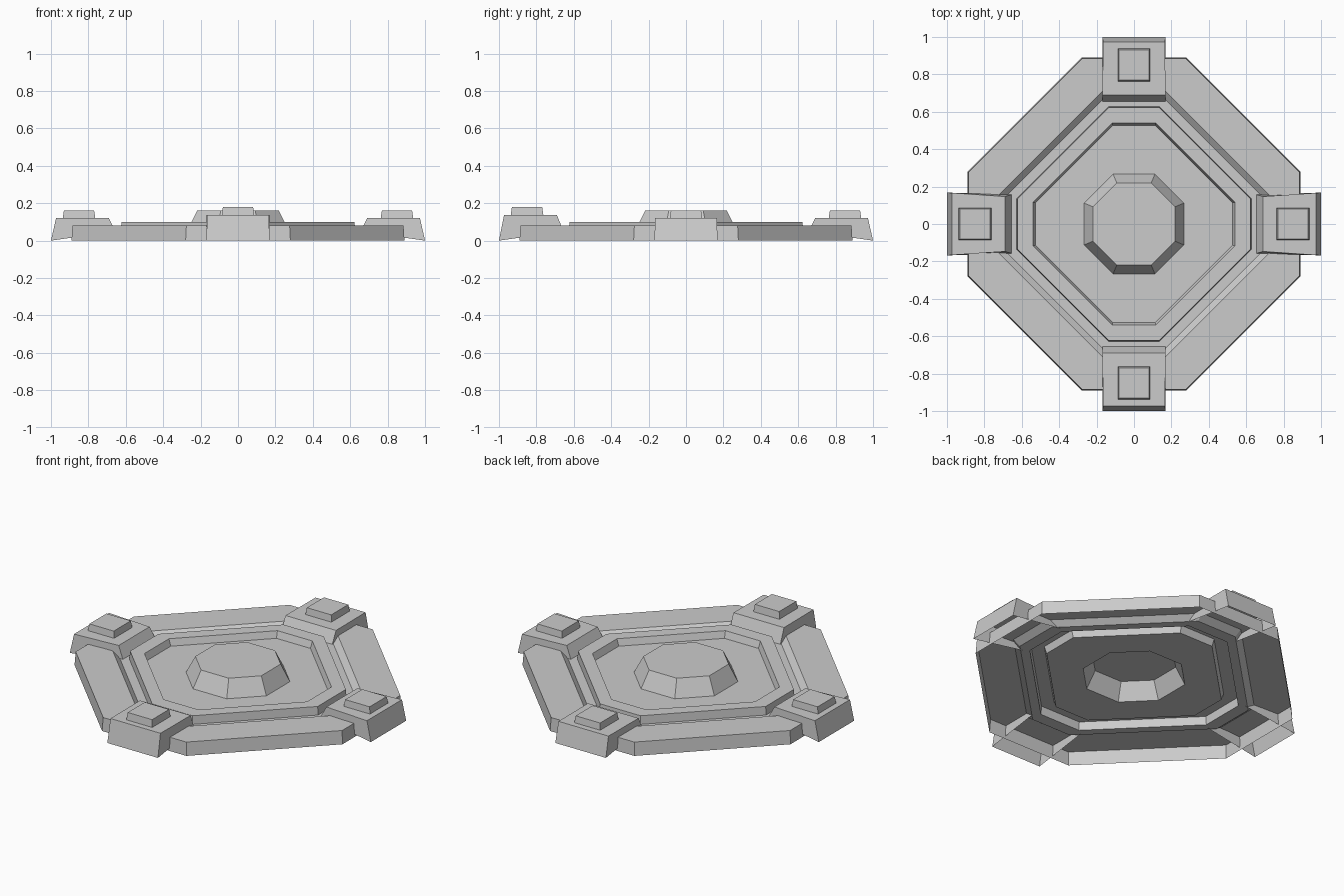
import bpy
import bmesh
import math
from mathutils import Matrix

cube = bpy.data.objects.get("Cube")
if cube:
    bpy.data.objects.remove(cube, do_unlink=True)

GREY = (0.6, 0.6, 0.6, 1.0)
grey = bpy.data.materials.new("plain grey")
grey.use_nodes = True
grey.diffuse_color = GREY
grey.node_tree.nodes["Principled BSDF"].inputs["Base Color"].default_value = GREY


def loft(name, rings, angle=0.0):
    """Join counterclockwise rings from the open bottom edge to a capped top."""
    bm = bmesh.new()
    loops = [[bm.verts.new(p) for p in ring] for ring in rings]
    for low, high in zip(loops, loops[1:]):
        n = len(low)
        for i in range(n):
            j = (i + 1) % n
            bm.faces.new((low[i], low[j], high[j], high[i]))
    bm.faces.new(loops[-1])
    bm.transform(Matrix.Rotation(angle, 4, 'Z'))
    mesh = bpy.data.meshes.new(name)
    bm.to_mesh(mesh)
    bm.free()
    mesh.materials.append(grey)
    obj = bpy.data.objects.new(name, mesh)
    bpy.context.collection.objects.link(obj)
    return obj


def octagon(a, h, z):
    """Octagon reaching a along the axes, with axis sides of half length h."""
    return [(a, -h, z), (a, h, z), (h, a, z), (-h, a, z),
            (-a, h, z), (-a, -h, z), (-h, -a, z), (h, -a, z)]


def quad(x0, x1, z0, z1, w0, w1):
    """Four-sided ring from inner end x0 to outer end x1."""
    return [(x0, -w0, z0), (x1, -w1, z1), (x1, w1, z1), (x0, w0, z0)]


# Platform: outer rim, channel, raised ring and sunken floor
CHANNEL, FLOOR = 0.05, 0.06
loft("platform", [
    octagon(0.89, 0.28, 0.0),
    octagon(0.885, 0.276, 0.08),
    octagon(0.74, 0.138, 0.08),
    octagon(0.70, 0.132, CHANNEL),
    octagon(0.627, 0.135, CHANNEL),
    octagon(0.623, 0.134, 0.10),
    octagon(0.54, 0.116, 0.10),
    octagon(0.526, 0.113, FLOOR),
    octagon(0.267, 0.112, FLOOR),
    # Central boss
    octagon(0.219, 0.092, 0.16),
])

# Four anchor blocks, each with a small cap; the front one is taller
SIDES = [("left", 0, 0.12, 0.16), ("back", 90, 0.12, 0.16),
         ("right", 180, 0.12, 0.16), ("front", 270, 0.137, 0.18)]
for side, degrees, top, cap in SIDES:
    angle = math.radians(degrees)
    tapered = side in ("left", "right")
    foot, inner = (0.157, 0.147) if tapered else (0.168, 0.168)
    loft(side + "_anchor_block", [
        quad(0.655, 1.0, CHANNEL, 0.0, foot, 0.168),
        quad(0.69, 0.973, top, top, inner, 0.166),
    ], angle)
    loft(side + "_anchor_cap", [
        quad(0.763, 0.937, top, top, 0.086, 0.086),
        quad(0.769, 0.931, cap, cap, 0.081, 0.081),
    ], angle)
